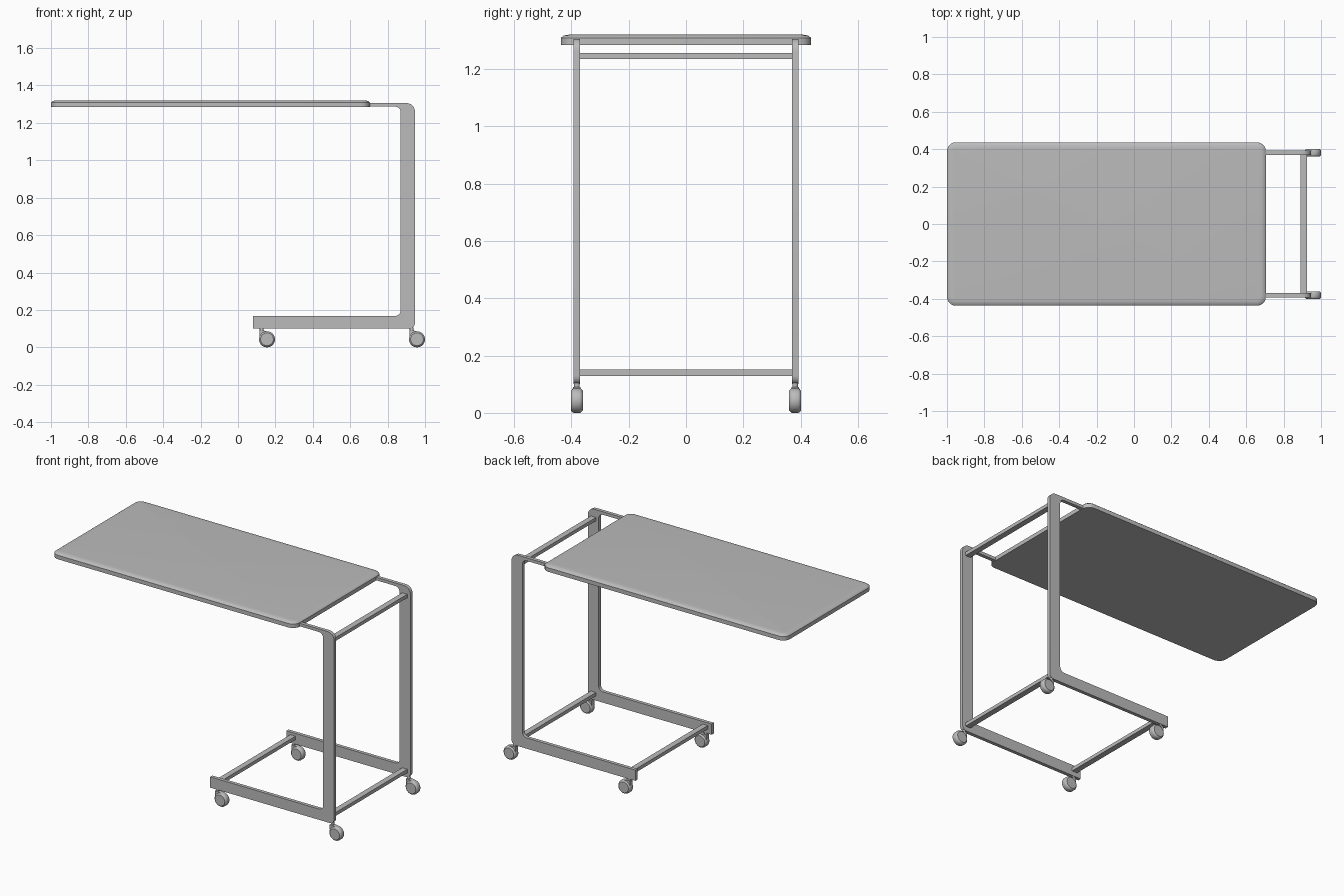
import bpy, bmesh, math
from mathutils import Vector

if "Cube" in bpy.data.objects:
    bpy.data.objects.remove(bpy.data.objects["Cube"])

grey = bpy.data.materials.new("plain grey")
grey.diffuse_color = (0.5, 0.5, 0.5, 1)
grey.use_nodes = True
grey.node_tree.nodes["Principled BSDF"].inputs["Base Color"].default_value = grey.diffuse_color


def finish(name, bm, angle=30):
    bmesh.ops.recalc_face_normals(bm, faces=bm.faces)
    me = bpy.data.meshes.new(name)
    bm.to_mesh(me)
    bm.free()
    me.materials.append(grey)
    ob = bpy.data.objects.new(name, me)
    bpy.context.collection.objects.link(ob)
    bpy.ops.object.select_all(action='DESELECT')
    ob.select_set(True)
    bpy.context.view_layer.objects.active = ob
    bpy.ops.object.shade_smooth_by_angle(angle=math.radians(angle))
    return ob


def rounded(points, steps=6):
    """Outline from (a, b, radius) corners, with arcs at the right-angled ones."""
    out = []
    n = len(points)
    for i, (a, b, r) in enumerate(points):
        p = Vector((a, b))
        if r == 0:
            out.append(p)
            continue
        u = (Vector(points[i - 1][:2]) - p).normalized()
        v = (Vector(points[(i + 1) % n][:2]) - p).normalized()
        c = p + (u + v) * r
        for k in range(steps + 1):
            t = k / steps * math.pi / 2
            out.append(c - v * r * math.cos(t) - u * r * math.sin(t))
    return out


def loft(name, rings, angle=30):
    bm = bmesh.new()
    loops = [[bm.verts.new(co) for co in ring] for ring in rings]
    n = len(loops[0])
    for lo, hi in zip(loops, loops[1:]):
        for i in range(n):
            j = (i + 1) % n
            bm.faces.new((lo[i], lo[j], hi[j], hi[i]))
    bm.faces.new(loops[0])
    bm.faces.new(loops[-1])
    return finish(name, bm, angle)


def side_plate(name, outline, y, thick):
    return loft(name, [[(p.x, y + s * thick / 2, p.y) for p in outline] for s in (-1, 1)])


def box(name, centre, size):
    bm = bmesh.new()
    bmesh.ops.create_cube(bm, size=1)
    for v in bm.verts:
        v.co = Vector(centre) + Vector([v.co[i] * size[i] for i in range(3)])
    return finish(name, bm)


# tabletop: rounded rectangle with softened upper edge
rings = []
for z, inset in ((1.284, 0), (1.309, 0), (1.317, 0.010), (1.320, 0.022), (1.321, 0.037)):
    x0, x1, y, r = -1 + inset, 0.705 - inset, 0.437 - inset, 0.048 - inset
    pts = rounded([(x0, -y, r), (x1, -y, r), (x1, y, r), (x0, y, r)])
    rings.append([(p.x, p.y, z) for p in pts])
loft("tabletop", rings)

# C-shaped side frames
frame = rounded([(-0.95, 1.287, 0), (0.870, 1.287, 0.03), (0.870, 0.168, 0.03),
                 (0.08, 0.168, 0), (0.08, 0.100, 0), (0.946, 0.100, 0.03),
                 (0.946, 1.306, 0.045), (-0.95, 1.306, 0)])
Y = 0.381
for s, side in ((-1, "front"), (1, "back")):
    side_plate(side + "_frame", frame, s * Y, 0.022)

# crossbars
for name, x, z in (("upper_crossbar", 0.907, 1.246), ("lower_crossbar", 0.907, 0.140),
                   ("foot_crossbar", 0.125, 0.140)):
    box(name, (x, 0, z), (0.036, 2 * Y - 0.02, 0.022))


# casters: wheel, bracket and pin
def caster(tag, x, y):
    zc = 0.043
    rings = []
    for dy, r in ((-0.021, 0.030), (-0.021, 0.034), (-0.015, 0.041), (-0.011, 0.043),
                  (0.011, 0.043), (0.015, 0.041), (0.021, 0.034), (0.021, 0.030)):
        rings.append([(x + r * math.cos(k * math.pi / 16), y + dy,
                       zc + r * math.sin(k * math.pi / 16)) for k in range(32)])
    loft("wheel_" + tag, rings, 40)
    px = x - 0.029
    bracket = [Vector(p) for p in ((px - 0.011, 0.060), (x, 0.045), (x + 0.005, 0.084),
                                   (px + 0.011, 0.090), (px - 0.011, 0.090))]
    side_plate("bracket_" + tag, bracket, y, 0.026)
    loft("pin_" + tag, [[(px + 0.010 * math.cos(k * math.pi / 8),
                          y + 0.010 * math.sin(k * math.pi / 8), z) for k in range(16)]
                        for z in (0.075, 0.105)])


for s, side in ((-1, "front"), (1, "back")):
    for x, end in ((0.155, "left"), (0.957, "right")):
        caster(side + "_" + end, x, s * Y)
